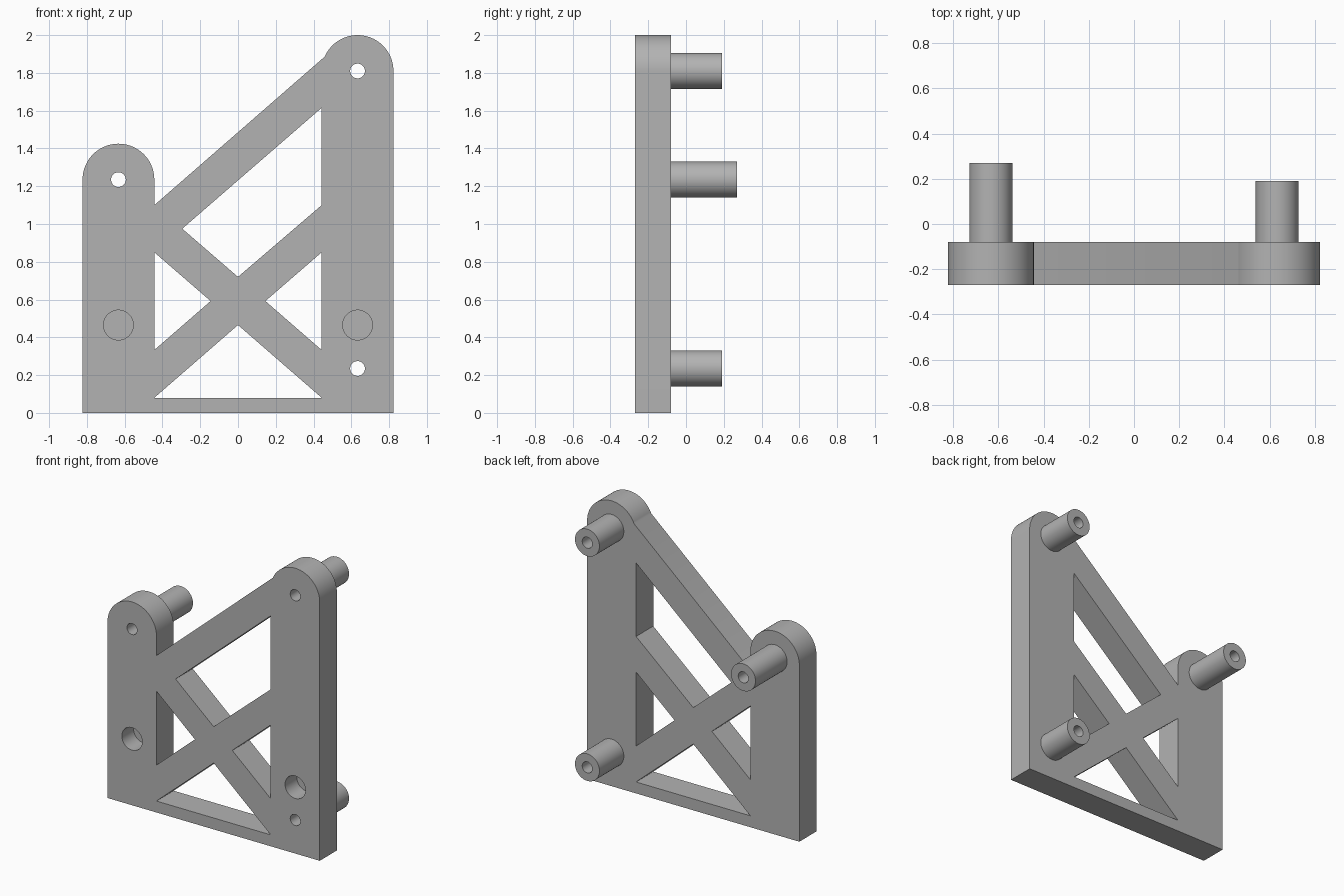
import bpy
import bmesh
import math

cube = bpy.data.objects.get("Cube")
if cube:
    bpy.data.objects.remove(cube, do_unlink=True)

grey = bpy.data.materials.new("plain grey")
grey.use_nodes = True
COLOUR = (0.45, 0.45, 0.45, 1)
grey.diffuse_color = COLOUR
grey.node_tree.nodes["Principled BSDF"].inputs["Base Color"].default_value = COLOUR

FRONT, BACK = -0.27, -0.08     # plate faces along y
POST_X, POST_R = 0.633, 0.19   # post centre line and half width
INNER = POST_X - POST_R
OUTER = POST_X + POST_R


def arc(cx, cz, r, start, end, steps):
    """Points of an arc in the x-z plane, angles in degrees."""
    angles = [math.radians(start + (end - start) * i / steps) for i in range(steps + 1)]
    return [(cx + r * math.cos(a), cz + r * math.sin(a)) for a in angles]


def circle(cx, cz, r, steps=48):
    return arc(cx, cz, r, 0, 360, steps)[:-1]


def prism(name, outline, y0, y1):
    """Extrude an x-z outline from y0 to y1."""
    bm = bmesh.new()
    face = bm.faces.new([bm.verts.new((x, y0, z)) for x, z in outline])
    new = bmesh.ops.extrude_face_region(bm, geom=[face])["geom"]
    moved = [v for v in new if isinstance(v, bmesh.types.BMVert)]
    bmesh.ops.translate(bm, verts=moved, vec=(0, y1 - y0, 0))
    bmesh.ops.recalc_face_normals(bm, faces=bm.faces)
    mesh = bpy.data.meshes.new(name)
    bm.to_mesh(mesh)
    bm.free()
    mesh.materials.append(grey)
    obj = bpy.data.objects.new(name, mesh)
    bpy.context.collection.objects.link(obj)
    return obj


def cut(target, outline, y0, y1):
    """Cut a prism out of the target and discard the cutter."""
    cutter = prism("cutter", outline, y0, y1)
    cutter.hide_render = True
    mod = target.modifiers.new("cut", "BOOLEAN")
    mod.operation, mod.solver, mod.object = "DIFFERENCE", "EXACT", cutter
    bpy.context.view_layer.objects.active = target
    bpy.ops.object.modifier_apply(modifier=mod.name)
    bpy.data.objects.remove(cutter, do_unlink=True)


# Plate: two round-topped posts joined by a sloping brace
outline = [(-OUTER, 0), (OUTER, 0)]
outline += arc(POST_X, 1.81, POST_R, 0, 156.5, 40)
outline += [(-INNER, 1.10)]
outline += arc(-POST_X, 1.235, POST_R, 0, 180, 40)
plate = prism("truss_plate", outline, FRONT, BACK)

# Openings between the braces
side = [(INNER, 0.85), (0.145, 0.592), (INNER, 0.333)]
openings = [
    side,
    [(-x, z) for x, z in side],
    [(0, 0.465), (-INNER, 0.08), (INNER, 0.08)],
    [(INNER, 1.615), (-0.295, 0.975), (0, 0.72), (INNER, 1.10)],
]
for opening in openings:
    cut(plate, opening, FRONT - 0.1, BACK + 0.1)

# Blind sockets in the front face
for x in (-POST_X, POST_X):
    cut(plate, circle(x, 0.465, 0.079), FRONT - 0.1, FRONT + 0.13)

# Hollow standoffs on the back, bored through the plate
parts = [plate]
for name, x, z, end in (("upper_standoff", POST_X, 1.81, 0.19),
                        ("lower_standoff", POST_X, 0.235, 0.19),
                        ("long_standoff", -POST_X, 1.235, 0.27)):
    standoff = prism(name, circle(x, z, 0.095), BACK, end)
    for target in (plate, standoff):
        cut(target, circle(x, z, 0.039), FRONT - 0.1, end + 0.1)
    parts.append(standoff)

# Smooth the round walls, keep edges sharp
for obj in bpy.context.view_layer.objects:
    obj.select_set(obj in parts)
bpy.context.view_layer.objects.active = plate
bpy.ops.object.shade_smooth_by_angle(angle=math.radians(30))
